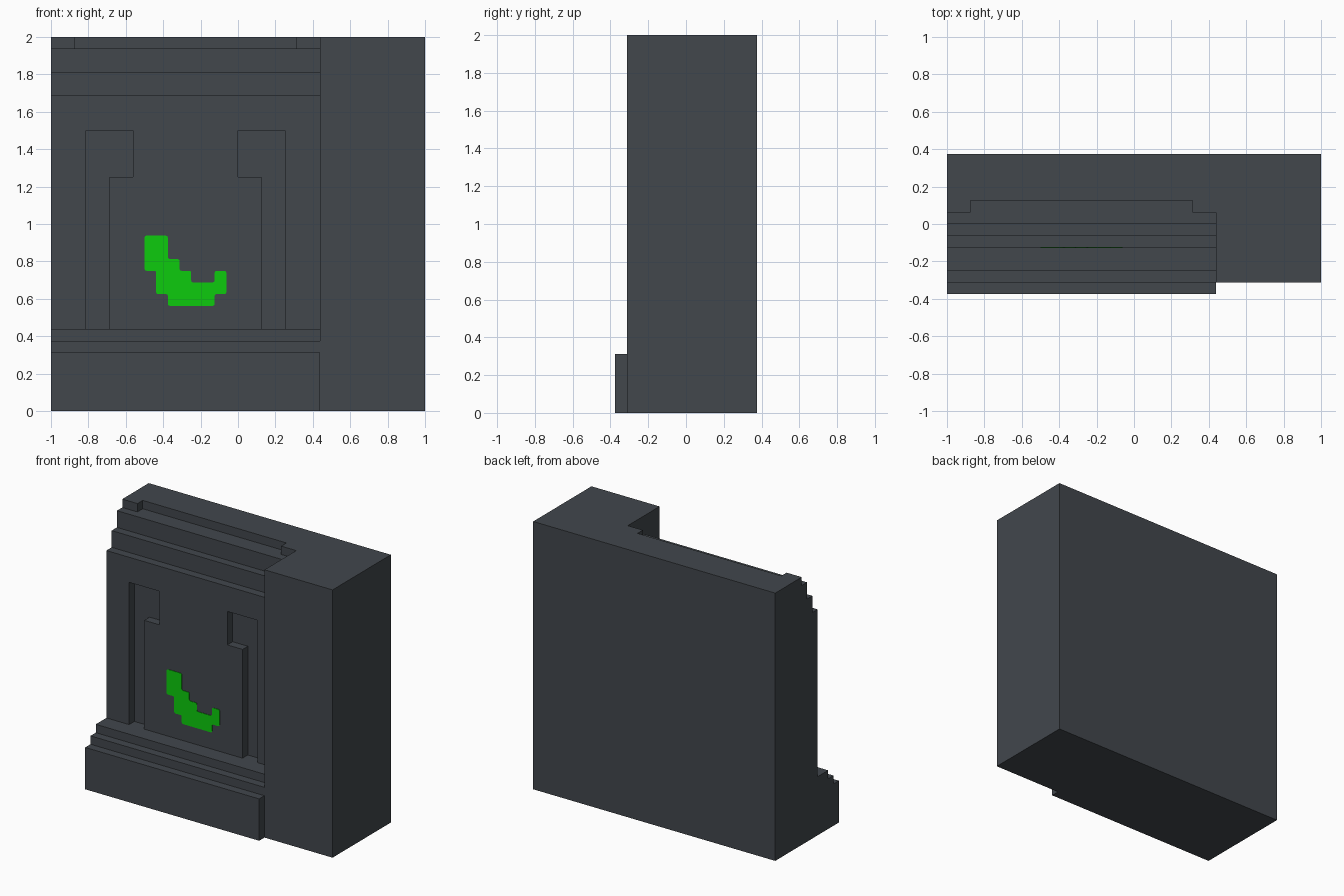
import bpy
import bmesh
from mathutils import Vector

cube = bpy.data.objects.get("Cube")
if cube:
    bpy.data.objects.remove(cube, do_unlink=True)

U = 1 / 16  # every step is a multiple of this block unit


def material(name, colour):
    mat = bpy.data.materials.new(name)
    mat.use_nodes = True
    mat.diffuse_color = colour
    mat.node_tree.nodes["Principled BSDF"].inputs["Base Color"].default_value = colour
    return mat


stone = material("dark slate", (0.054, 0.063, 0.073, 1))
green = material("bright green", (0.004, 0.6, 0.004, 1))


def prism(name, points, offset, mat, round_corners=0):
    """Extrude a closed outline of 3D points along an offset."""
    bm = bmesh.new()
    face = bm.faces.new([bm.verts.new(p) for p in points])
    if round_corners:
        bmesh.ops.bevel(bm, geom=bm.verts[:], offset=round_corners,
                        segments=2, profile=0.5, affect='VERTICES')
        face = bm.faces[:][0]
    out = bmesh.ops.extrude_face_region(bm, geom=[face], use_keep_orig=True)
    verts = [g for g in out["geom"] if isinstance(g, bmesh.types.BMVert)]
    bmesh.ops.translate(bm, verts=verts, vec=Vector(offset))
    bmesh.ops.recalc_face_normals(bm, faces=bm.faces)
    mesh = bpy.data.meshes.new(name)
    bm.to_mesh(mesh)
    bm.free()
    mesh.materials.append(mat)
    obj = bpy.data.objects.new(name, mesh)
    bpy.context.collection.objects.link(obj)
    return obj


def front_prism(name, outline, y0, y1, mat, round_corners=0):
    """Outline in x, z block units, extruded between two depths."""
    points = [(x * U, y0, z * U) for x, z in outline]
    return prism(name, points, (0, y1 - y0, 0), mat, round_corners)


def rect(x0, z0, x1, z1):
    return [(x0, z0), (x1, z0), (x1, z1), (x0, z1)]


# Stepped panel: (front depth, top height) of each tier, bottom to top
tiers = [(-6, 5), (-5, 6), (-4, 7), (-2, 27), (-1, 29), (0, 31), (1, 32)]
profile, low = [(6, 0)], 0
for depth, top in tiers:
    profile += [(depth, low), (depth, top)]
    low = top
profile.append((6, 32))
panel = prism("stepped_panel", [(-1, y * U, z * U) for y, z in profile],
              (23 * U, 0, 0), stone)

# Hooked grooves mirrored about the panel centre, and a notch in the top tier
hook = [(-13, 7), (-11, 7), (-11, 20), (-9, 20), (-9, 24), (-13, 24)]
mirrored = [(-9 - x, z) for x, z in hook]
cutters = [front_prism("groove_cutter_" + side, shape, -0.2, -U, stone)
           for side, shape in (("right", hook), ("left", mirrored))]
cutters.append(front_prism("notch_cutter", rect(-14, 31, 5, 33), -0.1, 2 * U, stone))
for cutter in cutters:
    cutter.hide_render = True
    mod = panel.modifiers.new(cutter.name, 'BOOLEAN')
    mod.operation = 'DIFFERENCE'
    mod.solver = 'EXACT'
    mod.object = cutter

# Bake the cuts and discard the cutters
graph = bpy.context.evaluated_depsgraph_get()
cut_mesh = bpy.data.meshes.new_from_object(panel.evaluated_get(graph))
panel.modifiers.clear()
panel.data = cut_mesh
for cutter in cutters:
    bpy.data.objects.remove(cutter, do_unlink=True)

# Plain full-height pillar beside the panel
front_prism("side_pillar", rect(7, 0, 16, 32), -5 * U, 6 * U, stone)

# Thin stepped curved mark on the wall
mark = [(-8, 15), (-6, 15), (-6, 13), (-5, 13), (-5, 12), (-4, 12), (-4, 11),
        (-2, 11), (-2, 12), (-1, 12), (-1, 10), (-2, 10), (-2, 9), (-6, 9),
        (-6, 10), (-7, 10), (-7, 12), (-8, 12)]
front_prism("curved_mark", mark, -2 * U - 0.004, -2 * U + 0.002, green, 0.01)
